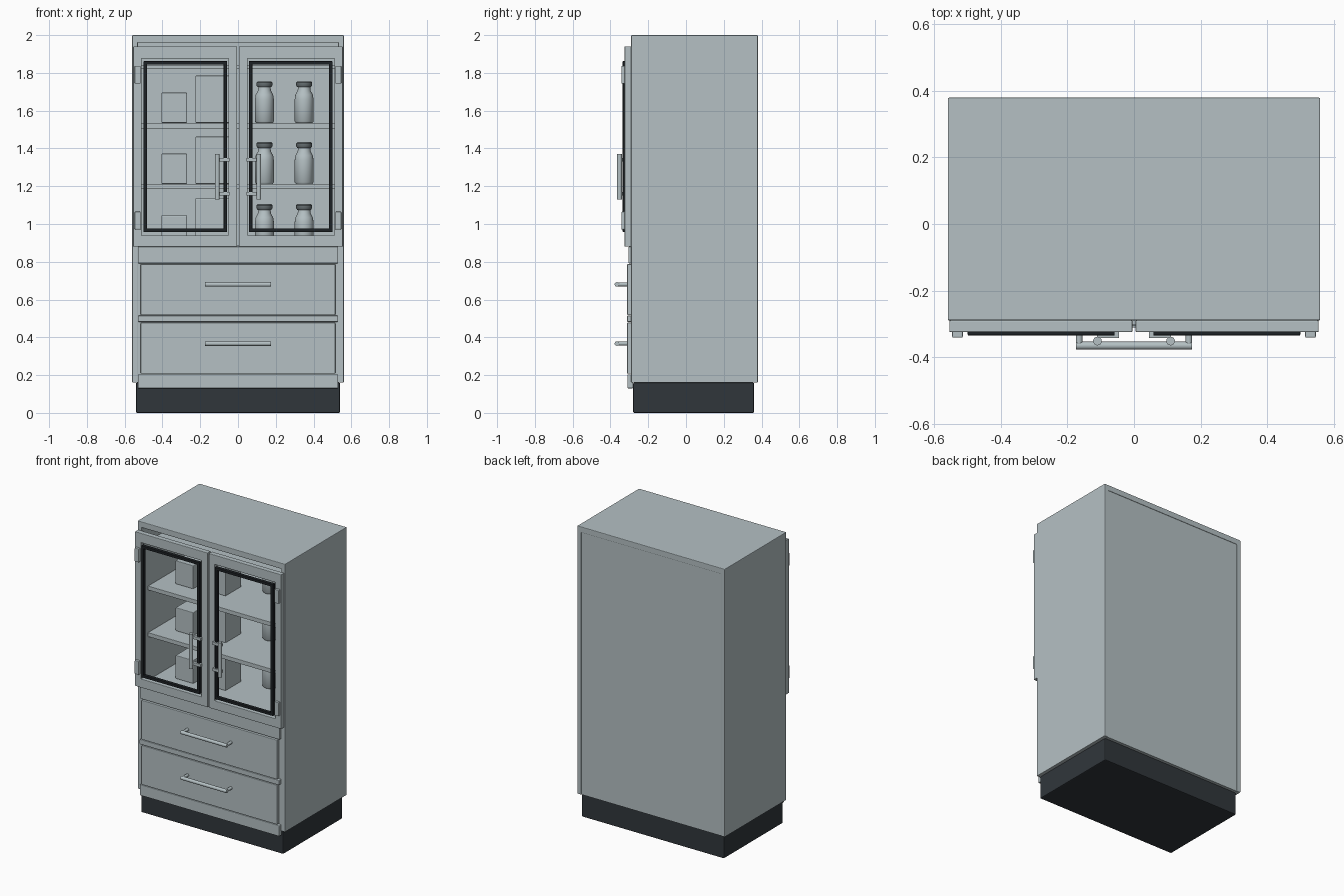
import bpy, bmesh, math
from mathutils import Matrix

if "Cube" in bpy.data.objects:
    bpy.data.objects.remove(bpy.data.objects["Cube"])


def material(name, rgb):
    m = bpy.data.materials.new(name)
    m.diffuse_color = (*rgb, 1)
    m.use_nodes = True
    m.node_tree.nodes["Principled BSDF"].inputs["Base Color"].default_value = m.diffuse_color
    return m


STEEL = material("pale steel", (0.46, 0.53, 0.55))
DARK = material("charcoal", (0.030, 0.037, 0.044))
BLACK = material("black seal", (0.012, 0.015, 0.018))
CAP = material("cap grey", (0.15, 0.18, 0.19))


def finish(bm, name, mat):
    bmesh.ops.recalc_face_normals(bm, faces=bm.faces[:])
    me = bpy.data.meshes.new(name)
    bm.to_mesh(me)
    bm.free()
    me.materials.append(mat)
    ob = bpy.data.objects.new(name, me)
    bpy.context.collection.objects.link(ob)
    return ob


def box(name, x, y, z, mat=STEEL, bevel=0.004):
    """Bevelled box from (min, max) ranges."""
    bm = bmesh.new()
    bmesh.ops.create_cube(bm, size=1)
    for v in bm.verts:
        v.co = [r[0] if c < 0 else r[1] for c, r in zip(v.co, (x, y, z))]
    ob = finish(bm, name, mat)
    if bevel:
        mod = ob.modifiers.new("edge", 'BEVEL')
        mod.width, mod.segments = bevel, 2
    return ob


def frame(name, x, y, z, w, mat=STEEL, bevel=0.003):
    """Rectangular ring; w = border widths (left, right, bottom, top)."""
    l, r, b, t = w
    outer = [(x[0], z[0]), (x[1], z[0]), (x[1], z[1]), (x[0], z[1])]
    inner = [(x[0]+l, z[0]+b), (x[1]-r, z[0]+b), (x[1]-r, z[1]-t), (x[0]+l, z[1]-t)]
    bm = bmesh.new()
    rings = [[bm.verts.new((px, yy, pz)) for px, pz in pts]
             for pts, yy in ((outer, y[0]), (inner, y[0]), (inner, y[1]), (outer, y[1]))]
    for k in range(4):
        a, c = rings[k], rings[(k+1) % 4]
        for i in range(4):
            j = (i+1) % 4
            bm.faces.new((a[i], a[j], c[j], c[i]))
    ob = finish(bm, name, mat)
    mod = ob.modifiers.new("edge", 'BEVEL')
    mod.width, mod.segments = bevel, 2
    return ob


def smooth(ob):
    bpy.context.view_layer.objects.active = ob
    bpy.ops.object.select_all(action='DESELECT')
    ob.select_set(True)
    bpy.ops.object.shade_smooth_by_angle(angle=math.radians(40))


def rod(name, centre, axis, length, r):
    bm = bmesh.new()
    bmesh.ops.create_cone(bm, cap_ends=True, segments=20, radius1=r, radius2=r, depth=length)
    rot = {'x': Matrix.Rotation(math.pi/2, 4, 'Y'), 'y': Matrix.Rotation(math.pi/2, 4, 'X'),
           'z': Matrix()}[axis]
    bmesh.ops.transform(bm, matrix=Matrix.Translation(centre) @ rot, verts=bm.verts[:])
    smooth(finish(bm, name, STEEL))


def lathe(name, profile, pos, mat):
    bm = bmesh.new()
    vs = [bm.verts.new((r, 0, z)) for r, z in profile]
    es = [bm.edges.new(p) for p in zip(vs, vs[1:])]
    bmesh.ops.spin(bm, geom=vs+es, cent=(0, 0, 0), axis=(0, 0, 1), angle=2*math.pi, steps=24)
    bmesh.ops.remove_doubles(bm, verts=bm.verts[:], dist=1e-5)
    bmesh.ops.translate(bm, verts=bm.verts[:], vec=pos)
    smooth(finish(bm, name, mat))


# Carcass: side, top and back panels around a solid drawer base
for s, side in ((-1, "left"), (1, "right")):
    box(f"{side}_side_panel", sorted((s*0.53, s*0.56)), (-0.29, 0.38), (0.16, 2.0))
box("top_panel", (-0.557, 0.557), (-0.29, 0.38), (1.96, 2.0))
box("back_panel", (-0.532, 0.532), (0.35, 0.377), (0.16, 1.99), bevel=0.002)
box("drawer_base", (-0.532, 0.532), (-0.288, 0.36), (0.16, 0.885), bevel=0)
box("plinth", (-0.54, 0.54), (-0.28, 0.36), (0, 0.16), DARK, 0.006)

# Inner ceiling and shelves
box("inner_ceiling", (-0.53, 0.53), (-0.22, 0.352), (1.82, 1.84), bevel=0.002)
for i, z in enumerate((1.185, 1.505)):
    box(f"shelf_{i+1}", (-0.53, 0.53), (-0.22, 0.352), (z, z+0.028), bevel=0.002)

# Drawer fronts and rails
for name, w, y, z in (("upper_rail", 0.53, -0.305, (0.792, 0.88)),
                      ("upper_drawer", 0.515, -0.312, (0.518, 0.788)),
                      ("middle_rail", 0.53, -0.312, (0.482, 0.515)),
                      ("lower_drawer", 0.515, -0.312, (0.208, 0.478)),
                      ("lower_rail", 0.53, -0.31, (0.13, 0.204))):
    box(name, (-w, w), (y, -0.28), z)

# Drawer pulls
for name, z in (("upper", 0.68), ("lower", 0.367)):
    rod(f"{name}_drawer_handle", (0, -0.366, z), 'x', 0.35, 0.012)
    for s in (-1, 1):
        rod(f"{name}_drawer_handle_post", (s*0.165, -0.338, z), 'y', 0.06, 0.010)

# Doors with seals, handles and hinges
for s, side in ((-1, "left"), (1, "right")):
    def span(a, b):
        return sorted((s*a, s*b))
    w = (0.045, 0.045, 0.06, 0.065)
    frame(f"{side}_door", span(0.005, 0.555), (-0.325, -0.29), (0.88, 1.94), w)
    frame(f"{side}_door_seal", span(0.058, 0.50), (-0.335, -0.312), (0.958, 1.862),
          (0.018,)*4, BLACK, 0.002)
    rod(f"{side}_door_handle", (s*0.11, -0.352, 1.25), 'z', 0.24, 0.013)
    for z in (1.16, 1.34):
        box(f"{side}_door_handle_post", span(0.045, 0.112), (-0.343, -0.322), (z-0.01, z+0.01), bevel=0.002)
    for z in (1.79, 1.018):
        box(f"{side}_hinge", span(0.515, 0.547), (-0.342, -0.315), (z-0.047, z+0.047))

# Stored boxes and jars on every level
JAR = [(0, 0), (0.044, 0), (0.05, 0.008), (0.05, 0.125), (0.046, 0.15), (0.034, 0.172),
       (0.032, 0.198), (0, 0.198)]
LID = [(0, 0.19), (0.036, 0.19), (0.042, 0.198), (0.042, 0.214), (0.036, 0.22), (0, 0.22)]
for i, z in enumerate((0.885, 1.213, 1.535)):
    box(f"small_box_{i+1}", (-0.405, -0.27), (-0.10, 0.04), (z, z+0.16))
    box(f"tall_box_{i+1}", (-0.225, -0.045), (-0.07, 0.10), (z, z+0.25))
    for x in (0.14, 0.35):
        lathe("jar", JAR, (x, 0.15, z), STEEL)
        lathe("jar_lid", LID, (x, 0.15, z), CAP)
